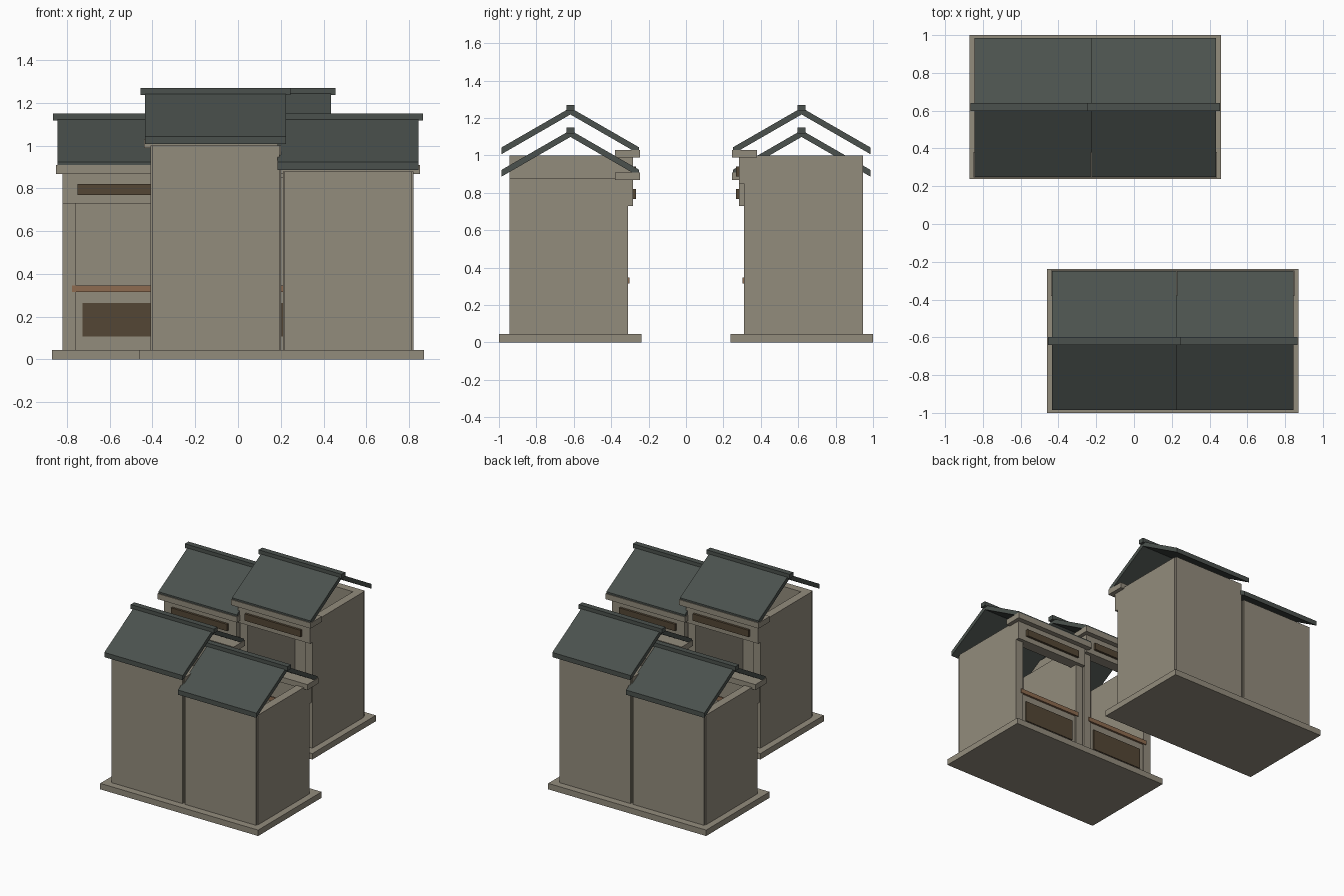
import bpy
import math

if "Cube" in bpy.data.objects:
    bpy.data.objects.remove(bpy.data.objects["Cube"])


def material(name, rgb):
    m = bpy.data.materials.new(name)
    m.diffuse_color = (*rgb, 1)
    m.use_nodes = True
    m.node_tree.nodes["Principled BSDF"].inputs["Base Color"].default_value = m.diffuse_color
    return m


STONE = material("warm_stone", (0.290, 0.261, 0.203))
ROOF = material("slate_green", (0.070, 0.083, 0.075))
DARK = material("dark_wood", (0.088, 0.062, 0.035))
WOOD = material("counter_wood", (0.270, 0.148, 0.080))


def mesh(name, verts, faces, mat, flip):
    # flip turns the part half a turn about z for the opposite row
    s = -1 if flip else 1
    me = bpy.data.meshes.new(name)
    me.from_pydata([(s * x, s * y, z) for x, y, z in verts], [], faces)
    me.materials.append(mat)
    ob = bpy.data.objects.new(name, me)
    bpy.context.collection.objects.link(ob)
    return ob


def box(name, x, y, z, mat, flip):
    v = [(a, b, c) for c in z for b in y for a in x]
    f = [(0, 2, 3, 1), (4, 5, 7, 6), (0, 1, 5, 4),
         (1, 3, 7, 5), (3, 2, 6, 7), (2, 0, 4, 6)]
    return mesh(name, v, f, mat, flip)


def gable_roof(name, cx, top, flip):
    # Chevron slab extruded along x
    yc, half, drop, t = 0.618, 0.368, 0.212, 0.036
    p = [(yc - half, top - drop - t), (yc, top - t), (yc + half, top - drop - t),
         (yc + half, top - drop), (yc, top), (yc - half, top - drop)]
    v = [(cx + dx, y, z) for dx in (-0.33, 0.33) for y, z in p]
    f = [(i, i + 6, (i + 1) % 6 + 6, (i + 1) % 6) for i in range(6)]
    f += [(0, 1, 4, 5), (1, 2, 3, 4), (6, 11, 10, 7), (7, 10, 9, 8)]
    mesh(name, v, f, ROOF, flip)


def shop(prefix, cx, h, flip):
    def centred(name, half, y, z, mat):
        box(prefix + name, (cx - half, cx + half), y, z, mat, flip)

    # Walls: open-topped room with an open front
    for side, s in (("left", -1), ("right", 1)):
        xs = sorted((cx + s * 0.243, cx + s * 0.305))
        box(prefix + side + "_wall", xs, (0.31, 0.93), (0.045, h), STONE, flip)
    centred("back_wall", 0.298, (0.885, 0.945), (0.045, h), STONE)
    # Shop front: parapet, panel, counter, lintel, sign, cornice
    centred("front_parapet", 0.243, (0.318, 0.365), (0.045, 0.315), STONE)
    centred("front_panel", 0.212, (0.311, 0.319), (0.108, 0.265), DARK)
    centred("counter", 0.262, (0.303, 0.38), (0.315, 0.347), WOOD)
    centred("lintel", 0.305, (0.283, 0.365), (h - 0.15, h), STONE)
    centred("sign_board", 0.235, (0.266, 0.284), (h - 0.112, h - 0.06), DARK)
    centred("cornice", 0.335, (0.245, 0.38), (h - 0.012, h + 0.03), STONE)
    # Roof and ridge cap
    gable_roof(prefix + "roof", cx, h + 0.255, flip)
    centred("ridge_cap", 0.35, (0.597, 0.640), (h + 0.237, h + 0.27), ROOF)


# Two facing rows, the second turned half a turn
for row, flip in (("back_row_", False), ("front_row_", True)):
    box(row + "base", (-0.87, 0.46), (0.237, 1.0), (0, 0.045), STONE, flip)
    shop(row + "low_shop_", -0.515, 0.88, flip)
    shop(row + "tall_shop_", 0.105, 1.0, flip)
